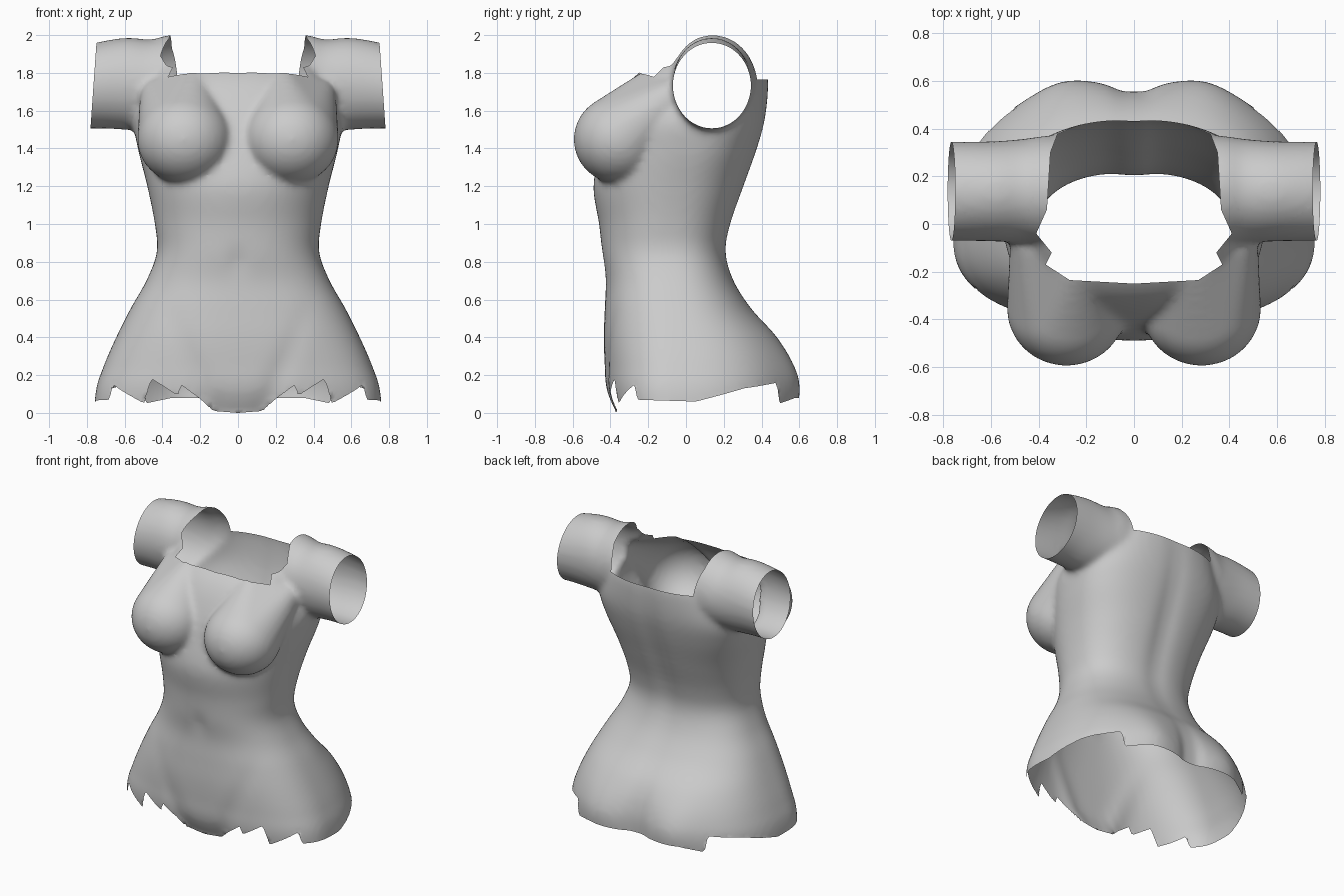
import bpy, bmesh
from math import sin, cos, pi, exp, atan2
from mathutils import Matrix, Vector

cube = bpy.data.objects.get("Cube")
if cube:
    bpy.data.objects.remove(cube)

# Body profile: height, half width, front, back, depth of the widest point
PROFILE = [
    (-.15, .76, -.36, .56, -.06), (.1, .755, -.42, .59, -.06),
    (.25, .71, -.43, .565, -.05), (.4, .645, -.435, .485, -.05),
    (.55, .57, -.43, .35, -.06), (.7, .485, -.425, .255, -.08),
    (.85, .43, -.445, .215, -.10), (1, .44, -.46, .24, -.10),
    (1.2, .48, -.49, .31, -.06), (1.4, .53, -.45, .38, .02),
    (1.55, .55, -.405, .42, .06), (1.7, .50, -.335, .437, .08),
    (1.8, .45, -.25, .432, .10), (1.9, .40, -.10, .39, .12),
    (2.02, .30, .02, .32, .14)]

# Upper arm: distance out, centre depth, centre height, two radii
ARM = [(.15, .135, 1.75, .24, .25), (.36, .14, 1.75, .23, .25),
       (.46, .139, 1.738, .218, .239), (.58, .137, 1.742, .21, .244),
       (.7, .137, 1.738, .208, .233), (.85, .137, 1.72, .208, .216)]

# Jagged hem: angle from the front, height
HEM = [(0, 0), (.34, .01), (.46, .07), (.64, .15), (.67, .09), (.88, .18),
       (.95, .05), (1.18, .15), (1.21, .07), (1.64, .06),
       (2, .13), (2.33, .16), (2.36, .05), (2.6, .08), (pi, .08)]

# Neck opening: depth, half width
NECK = [(-.25, 0), (-.235, .27), (-.17, .37), (-.12, .345), (-.04, .41),
        (.06, .365), (.3, .35), (.43, .3), (.7, .3)]
NECK_BACK = 1.765


def lookup(table, t):
    """Piecewise linear value."""
    for (a, u), (b, v) in zip(table, table[1:]):
        if a <= t <= b:
            return u + (v - u) * (t - a) / (b - a)
    return 0


def spline(rows, steps):
    """Smooth rows in between the given ones."""
    vecs = [Vector(r) for r in rows]
    vecs = [vecs[0]] + vecs + [vecs[-1]]
    for a, b, c, d in zip(vecs, vecs[1:], vecs[2:], vecs[3:]):
        for s in range(steps):
            t = s / steps
            yield b + (c - a) * t / 2 + (a - b * 2.5 + c * 2 - d / 2) * t * t \
                + ((b - c) * 1.5 + (d - a) / 2) * t ** 3
    yield vecs[-1]


def bump(v, width):
    return exp(-(v / width) ** 2)


def torso_point(row, angle):
    """Point on a rounded cross-section, with its muscle relief."""
    z, w, front, back, mid = row
    s, c = sin(angle), cos(angle)
    p = 2 / (2.5 - (.35 * bump(z - 1.1, .35) if c > 0 else 0))
    x = w * abs(s) ** p * (1 if s > 0 else -1)
    if c > 0:
        y = mid + (front - mid) * c ** p
        # groin creases, lower belly and navel
        y += .02 * bump(z, .4) * bump(abs(x) - .13 - .42 * z, .06) * c
        y += .035 * bump(z + .05, .12) * bump(x, .2)
        y += .012 * bump(x, .04) * bump(z - .8, .07)
    else:
        y = mid + (back - mid) * (-c) ** p
        # cleft, cheeks and spine
        y -= .1 * exp(-abs(x) / .05) * bump(z - .08, .26)
        y += .035 * bump(abs(x) - .3, .15) * bump(z - .15, .22)
        y -= .02 * bump(x, .07) * bump(z - 1.2, .5)
    return x, y, z


def loft(bm, rows, point, sides):
    """Closed solid through a stack of cross-sections."""
    rings = [[bm.verts.new(point(row, 2 * pi * (i + .5) / sides))
              for i in range(sides)] for row in rows]
    for lower, upper in zip(rings, rings[1:]):
        for i in range(sides):
            j = (i + 1) % sides
            bm.faces.new((lower[i], lower[j], upper[j], upper[i]))
    bm.faces.new(rings[0][::-1])
    bm.faces.new(rings[-1])


def add_bust(bm, side):
    """Full ball drawn up towards the collar and the armpit."""
    points = []
    for centre, radii in (((.283, -.355, 1.448), (.25, .24, .235)),
                          ((.24, -.19, 1.72), (.095, .095, .095)),
                          ((.42, -.08, 1.67), (.1, .1, .1))):
        place = Matrix.LocRotScale(Vector((side * centre[0], *centre[1:])),
                                   None, Vector(radii))
        ball = bmesh.ops.create_icosphere(
            bm, subdivisions=4, radius=1, matrix=place)["verts"]
        points += [v.co.copy() for v in ball]
        bmesh.ops.delete(bm, geom=ball, context='VERTS')
    bmesh.ops.convex_hull(bm, input=[bm.verts.new(p) for p in points])
    loose = [v for v in bm.verts if not v.link_faces]
    bmesh.ops.delete(bm, geom=loose, context='VERTS')


def split(bm, point, normal, min_z, clear=False):
    """Cut along a plane, only above a height."""
    faces = [f for f in bm.faces if f.calc_center_median().z > min_z]
    edges = {e for f in faces for e in f.edges}
    verts = {v for f in faces for v in f.verts}
    bmesh.ops.bisect_plane(bm, geom=list(verts) + list(edges) + faces,
                           plane_co=point, plane_no=normal,
                           clear_outer=clear)


# Solid parts: bust, torso and upper arms
bm = bmesh.new()
for side in (1, -1):
    add_bust(bm, side)
loft(bm, spline(PROFILE, 6), torso_point, 96)
for side in (1, -1):
    loft(bm, spline(ARM, 5), lambda r, a: (
        side * r[0], r[1] + r[3] * cos(a), r[2] + r[4] * sin(a)), 48)
bmesh.ops.recalc_face_normals(bm, faces=bm.faces)
mesh = bpy.data.meshes.new("torso")
bm.to_mesh(mesh)
bm.free()
torso = bpy.data.objects.new("torso", mesh)
bpy.context.collection.objects.link(torso)

# Fuse the parts into one soft skin
fuse = torso.modifiers.new("fuse", 'REMESH')
fuse.mode = 'VOXEL'
fuse.voxel_size = .018
soften = torso.modifiers.new("soften", 'SMOOTH')
soften.factor = .5
soften.iterations = 9
graph = bpy.context.evaluated_depsgraph_get()
skin = bpy.data.meshes.new_from_object(torso.evaluated_get(graph))
torso.modifiers.clear()
torso.data = skin
bpy.data.meshes.remove(mesh)
bm = bmesh.new()
bm.from_mesh(skin)

# Open the arm ends
for side in (1, -1):
    split(bm, (side * .765, 0, 1.735), (side, 0, .07), 1.3, True)

# Score the neck outline
split(bm, (0, 0, NECK_BACK), (0, 0, 1), 1.6)
for (ya, xa), (yb, xb) in zip(NECK, NECK[1:]):
    for side in (1, -1):
        split(bm, (side * xa, ya, 0), (side * (yb - ya), xa - xb, 0), 1.7)


def in_neck(c):
    return c.z > NECK_BACK and abs(c.x) < lookup(NECK, c.y)


def hem_height(c):
    return lookup(HEM, atan2(abs(c.x), -c.y))


# Open the neck and the bottom
doomed = []
for f in bm.faces:
    c = f.calc_center_median()
    if in_neck(c) or c.z < hem_height(c):
        doomed.append(f)
bmesh.ops.delete(bm, geom=doomed, context='FACES')

# Trim the hem to its jagged line
for v in bm.verts:
    if v.is_boundary and v.co.z < .35:
        v.co.z = hem_height(v.co)
bm.to_mesh(skin)
bm.free()

# Plain grey finish
grey = bpy.data.materials.new("plain grey")
grey.use_nodes = True
colour = (.6, .6, .6, 1)
grey.diffuse_color = colour
grey.node_tree.nodes["Principled BSDF"].inputs["Base Color"].default_value = colour
skin.materials.clear()
skin.materials.append(grey)
skin.name = "torso"
skin.shade_smooth()
